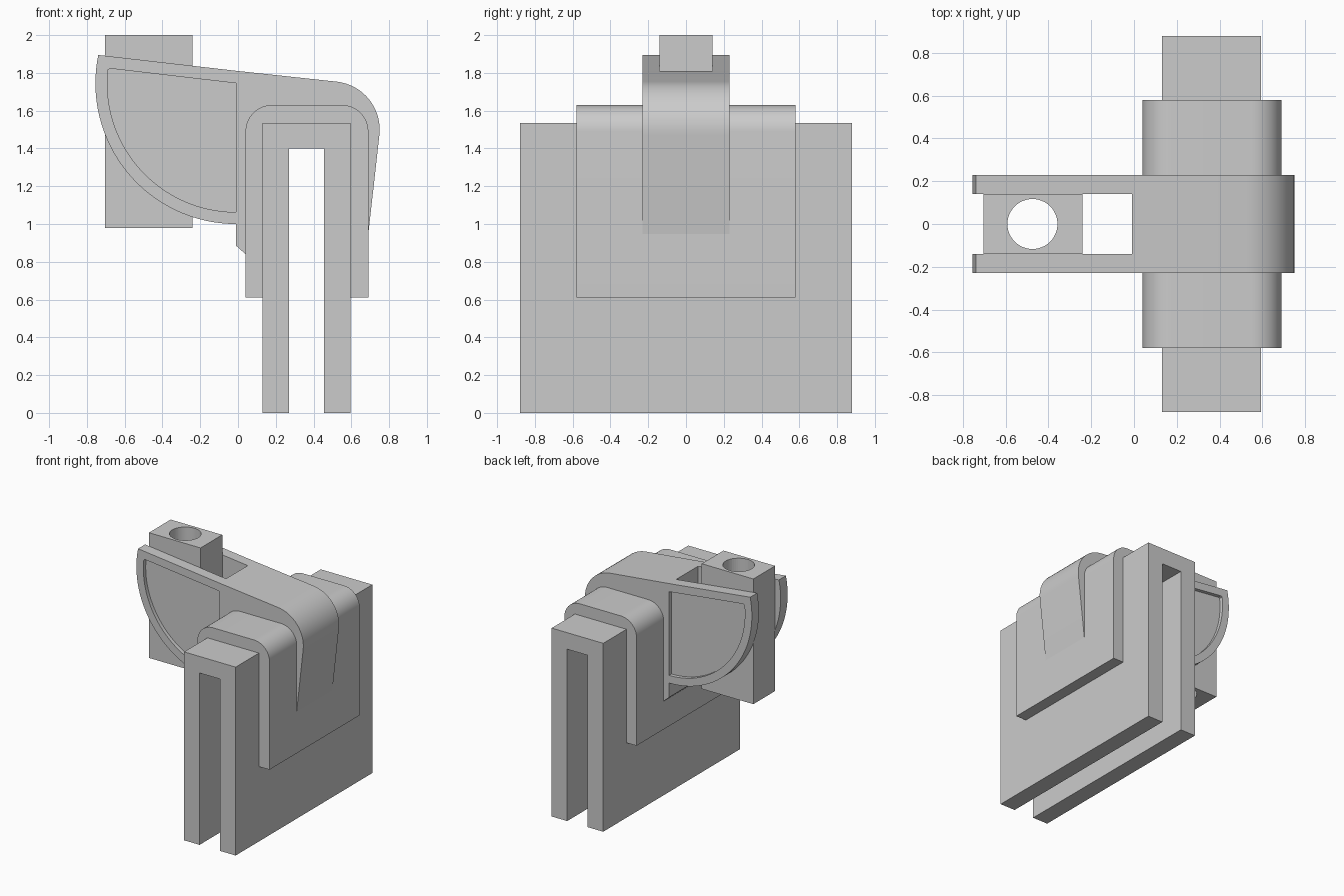
import bpy, bmesh
from math import cos, sin, radians

if "Cube" in bpy.data.objects:
    bpy.data.objects.remove(bpy.data.objects["Cube"], do_unlink=True)

grey = bpy.data.materials.new("plain grey")
grey.use_nodes = True
grey.diffuse_color = (0.6, 0.6, 0.6, 1)
grey.node_tree.nodes["Principled BSDF"].inputs["Base Color"].default_value = (0.6, 0.6, 0.6, 1)


def arc(cx, cz, r, a0, a1, n=16):
    """Points on an arc in the xz plane, angles in degrees."""
    steps = [radians(a0 + (a1 - a0) * i / n) for i in range(n + 1)]
    return [(cx + r * cos(a), cz + r * sin(a)) for a in steps]


def extrude(name, profile, y0, y1):
    """Solid with an xz profile running from y0 to y1."""
    bm = bmesh.new()
    face = bm.faces.new([bm.verts.new((x, y0, z)) for x, z in profile])
    new = bmesh.ops.extrude_face_region(bm, geom=[face])["geom"]
    verts = [v for v in new if isinstance(v, bmesh.types.BMVert)]
    bmesh.ops.translate(bm, verts=verts, vec=(0, y1 - y0, 0))
    bmesh.ops.recalc_face_normals(bm, faces=bm.faces)
    mesh = bpy.data.meshes.new(name)
    bm.to_mesh(mesh)
    bm.free()
    obj = bpy.data.objects.new(name, mesh)
    bpy.context.collection.objects.link(obj)
    mesh.materials.append(grey)
    bpy.ops.object.select_all(action="DESELECT")
    obj.select_set(True)
    bpy.context.view_layer.objects.active = obj
    bpy.ops.object.shade_smooth_by_angle(angle=radians(30))
    return obj


# Long inverted-U clip
extrude("clip", [(0.13, 0), (0.13, 1.535), (0.595, 1.535), (0.595, 0),
                 (0.455, 0), (0.455, 1.4), (0.27, 1.4), (0.27, 0)], -0.88, 0.88)

# Rounded saddle over the clip, its inside sunk slightly into the clip
saddle = [(0.04, 0.61)] + arc(0.18, 1.49, 0.14, 180, 90) + arc(0.55, 1.49, 0.14, 90, 0)
saddle += [(0.69, 0.61), (0.57, 0.61), (0.57, 1.51), (0.155, 1.51), (0.155, 0.61)]
extrude("saddle", saddle, -0.58, 0.58)

# Strap over the saddle, with a rounded shoulder
strap = [(-0.01, 0.885), (-0.01, 1.811)] + arc(0.495, 1.5, 0.255, 83.5, -6.2)
strap += [(0.688, 0.93), (0.645, 0.93), (0.645, 1.58), (0.085, 1.58),
          (0.085, 0.84), (0.04, 0.84)]
extrude("strap", strap, -0.23, 0.23)

# Quarter-round cheeks with a raised rim on the outside
outer = arc(-0.01, 1.745, 0.745, 270, 168.4, 32) + [(-0.01, 1.811)]
inner = [(-0.01, 1.745), (-0.676, 1.823)] + arc(-0.01, 1.745, 0.682, 174, 270, 32)
for side, sign in (("left", 1), ("right", -1)):
    label = "back" if sign > 0 else "front"
    extrude(label + "_cheek", outer, sign * 0.14, sign * 0.2)
    extrude(label + "_cheek_rim", outer + inner, sign * 0.2, sign * 0.23)

# Upright block between the cheeks, bored from top to bottom
block = extrude("block", [(-0.705, 0.98), (-0.705, 2), (-0.24, 2), (-0.24, 0.98)], -0.14, 0.14)
bpy.ops.mesh.primitive_cylinder_add(vertices=48, radius=0.117, depth=1.4,
                                    location=(-0.475, 0, 1.49))
cutter = bpy.context.object
cutter.name = "bore_cutter"
cutter.data.materials.append(grey)
bore = block.modifiers.new("bore", "BOOLEAN")
bore.operation = "DIFFERENCE"
bore.solver = "EXACT"
bore.object = cutter

# Apply the bore and drop the cutter
bpy.ops.object.select_all(action="DESELECT")
block.select_set(True)
bpy.context.view_layer.objects.active = block
bpy.ops.object.modifier_apply(modifier="bore")
bpy.data.objects.remove(cutter, do_unlink=True)
bpy.ops.object.shade_smooth_by_angle(angle=radians(30))
